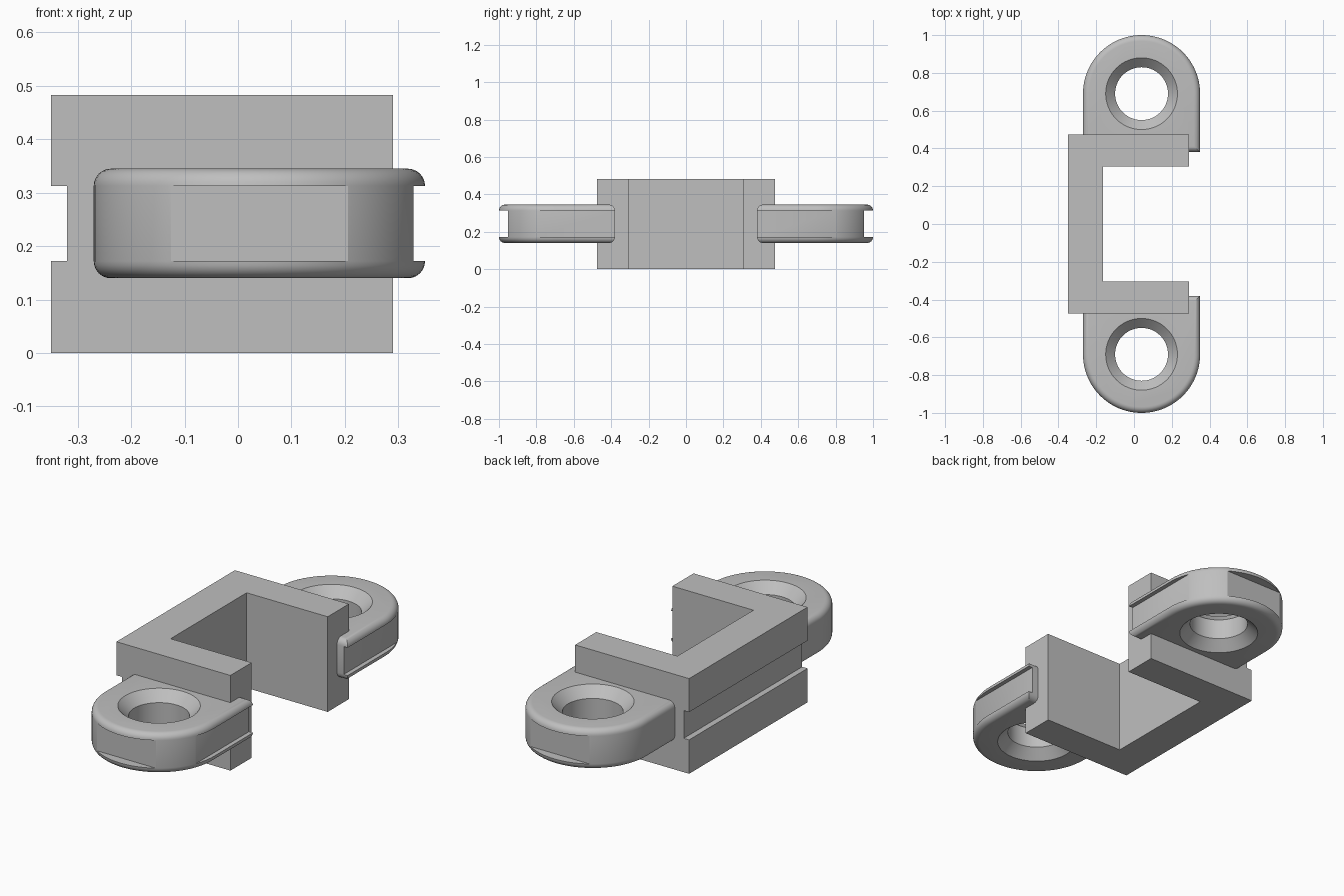
import bpy, bmesh, math

if "Cube" in bpy.data.objects:
    bpy.data.objects.remove(bpy.data.objects["Cube"], do_unlink=True)

grey = bpy.data.materials.new("light grey")
grey.use_nodes = True
COLOUR = (0.52, 0.52, 0.52, 1)
grey.diffuse_color = COLOUR
grey.node_tree.nodes["Principled BSDF"].inputs["Base Color"].default_value = COLOUR

EAR_X, EAR_Y, EAR_R, EAR_END = 0.04, 0.69, 0.31, 0.38
EAR_LOW, EAR_HIGH, FILLET = 0.14, 0.345, 0.032
GROOVE_LOW, GROOVE_HIGH = EAR_LOW + FILLET, EAR_HIGH - FILLET
HOLE_R, SINK = 0.14, 0.05


def loft(name, rings):
    """Solid skinned through equal-length rings of points, capped at both ends."""
    bm = bmesh.new()
    loops = [[bm.verts.new(p) for p in ring] for ring in rings]
    for a, b in zip(loops, loops[1:]):
        for i in range(len(a)):
            j = (i + 1) % len(a)
            bm.faces.new((a[i], a[j], b[j], b[i]))
    bm.faces.new(loops[0])
    bm.faces.new(loops[-1])
    bmesh.ops.recalc_face_normals(bm, faces=bm.faces)
    mesh = bpy.data.meshes.new(name)
    bm.to_mesh(mesh)
    bm.free()
    mesh.materials.append(grey)
    ob = bpy.data.objects.new(name, mesh)
    bpy.context.collection.objects.link(ob)
    return ob


def prism(name, outline, low, high):
    return loft(name, [[(x, y, z) for x, y in outline] for z in (low, high)])


def box(name, x0, x1, y0, y1, z0, z1):
    return prism(name, [(x0, y0), (x1, y0), (x1, y1), (x0, y1)], z0, z1)


def cut(target, cutter):
    """Apply the cut, then remove the cutter."""
    mod = target.modifiers.new("cut", 'BOOLEAN')
    mod.operation, mod.solver, mod.object = 'DIFFERENCE', 'EXACT', cutter
    bpy.ops.object.select_all(action='DESELECT')
    bpy.context.view_layer.objects.active = target
    target.select_set(True)
    bpy.ops.object.modifier_apply(modifier=mod.name)
    bpy.data.objects.remove(cutter, do_unlink=True)


def ear_ring(side, inset, z, steps=48):
    """Round-ended outline of an ear, pulled in by the inset."""
    r = EAR_R - inset
    arc = [math.pi * i / steps for i in range(steps + 1)]
    pts = [(EAR_X + r * math.cos(a), EAR_Y + r * math.sin(a)) for a in arc]
    pts += [(EAR_X - r, EAR_END + inset), (EAR_X + r, EAR_END + inset)]
    return [(x, side * y, z) for x, y in pts]


def circle(side, r, z, steps=64):
    turn = [math.tau * i / steps for i in range(steps)]
    return [(EAR_X + r * math.cos(a), side * EAR_Y + r * math.sin(a), z) for a in turn]


# Channel-shaped bracket with a groove along its closed side
bracket = prism("bracket", [(-0.35, -0.475), (0.29, -0.475), (0.29, -0.305), (-0.165, -0.305),
                            (-0.165, 0.305), (0.29, 0.305), (0.29, 0.475), (-0.35, 0.475)], 0, 0.483)
cut(bracket, box("groove_cutter", -0.5, -0.32, -1, 1, GROOVE_LOW, GROOVE_HIGH))

# Mounting ears with rounded rims, countersunk holes and a strap groove
for side, name in ((-1, "front_ear"), (1, "back_ear")):
    angles = [math.pi / 2 * i / 6 for i in range(7)]
    rim = [(FILLET * (1 - math.sin(a)), FILLET * (1 - math.cos(a))) for a in angles]
    rings = [ear_ring(side, inset, EAR_LOW + dz) for inset, dz in rim]
    rings += [ear_ring(side, inset, EAR_HIGH - dz) for inset, dz in reversed(rim)]
    ear = loft(name, rings)

    wide = HOLE_R + 2 * SINK
    cut(ear, loft("hole_cutter", [circle(side, wide, EAR_LOW - SINK),
                                  circle(side, HOLE_R, EAR_LOW + SINK),
                                  circle(side, HOLE_R, EAR_HIGH - SINK),
                                  circle(side, wide, EAR_HIGH + SINK)]))
    cut(ear, box("side_groove_cutter", 0.328, 0.5, -1.2, 1.2, GROOVE_LOW, GROOVE_HIGH))
    end = sorted((side * 0.952, side * 1.2))
    cut(ear, box("end_groove_cutter", -0.5, 0.5, *end, GROOVE_LOW, GROOVE_HIGH))
    bpy.ops.object.shade_smooth_by_angle(angle=math.radians(25))
